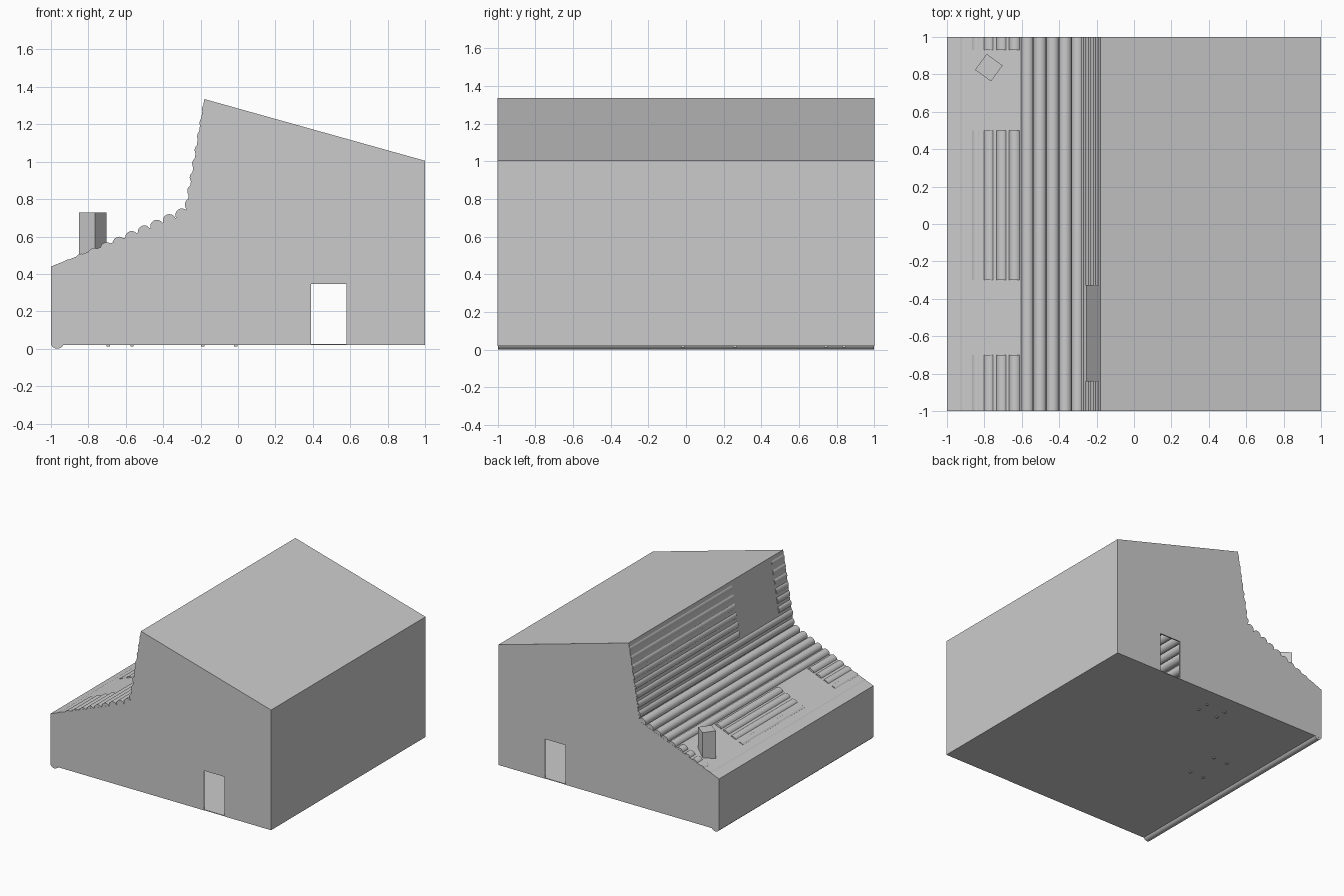
import bpy, bmesh, math
from mathutils import Matrix, Vector

if "Cube" in bpy.data.objects:
    bpy.data.objects.remove(bpy.data.objects["Cube"])

R = 0.035                                   # log radius
OUTLINE = [(-1, 0.02), (-1, 0.44), (-0.28, 0.72), (-0.18, 1.335), (1, 1.005), (1, 0.02)]
DOOR = [(0.58, 0.02), (0.58, 0.345), (0.39, 0.345), (0.39, 0.02)]


def finish(name, bm):
    bmesh.ops.recalc_face_normals(bm, faces=bm.faces[:])
    mesh = bpy.data.meshes.new(name)
    bm.to_mesh(mesh)
    bm.free()
    ob = bpy.data.objects.new(name, mesh)
    bpy.context.collection.objects.link(ob)
    return ob


def box(bm, center, size, angle=0):
    m = Matrix.Translation(center) @ Matrix.Rotation(angle, 4, 'Z') @ Matrix.Diagonal((*size, 1))
    bmesh.ops.create_cube(bm, size=1, matrix=m)


def end_wall(name, y, depth):
    bm = bmesh.new()
    face = bm.faces.new([bm.verts.new((x, y, z)) for x, z in OUTLINE + DOOR])
    ext = bmesh.ops.extrude_face_region(bm, geom=[face], use_keep_orig=True)
    verts = [v for v in ext['geom'] if isinstance(v, bmesh.types.BMVert)]
    bmesh.ops.translate(bm, verts=verts, vec=(0, depth, 0))
    finish(name, bm)


def logs(name, rows):
    """rows: list of (x, z, [(y0, y1), ...])"""
    bm = bmesh.new()
    for x, z, spans in rows:
        for y0, y1 in spans:
            m = Matrix.Translation((x, (y0 + y1) / 2, z)) @ Matrix.Rotation(math.pi / 2, 4, 'X')
            bmesh.ops.create_cone(bm, cap_ends=True, segments=20, radius1=R, radius2=R,
                                  depth=y1 - y0, matrix=m)
    ob = finish(name, bm)
    bpy.ops.object.select_all(action='DESELECT')
    ob.select_set(True)
    bpy.context.view_layer.objects.active = ob
    bpy.ops.object.shade_smooth_by_angle(angle=math.radians(40))


# End walls with matching doorways
end_wall("front_wall", -1, 0.01)
end_wall("back_wall", 1, -0.01)

# Thin shell: floor, left wall, low roof, clerestory wall, main roof, right wall
bm = bmesh.new()
a = [bm.verts.new((x, -0.998, z)) for x, z in OUTLINE]
b = [bm.verts.new((x, 0.998, z)) for x, z in OUTLINE]
for i in range(len(OUTLINE)):
    j = (i + 1) % len(OUTLINE)
    bm.faces.new((a[i], a[j], b[j], b[i]))
shell = finish("house_shell", bm)
mod = shell.modifiers.new("thickness", 'SOLIDIFY')
mod.thickness = 0.008
mod.offset = -1

E = 0.999
FULL = [(-E, E)]

# Low roof logs, split around two skylights
roof = []
for k in range(10):
    x = -0.30 - 0.067 * k
    gap = k in (5, 6, 7, 8)
    roof.append((x, 0.715 - 0.0302 * k, [(-E, -0.7), (-0.3, 0.5), (0.93, E)] if gap else FULL))
logs("low_roof_logs", roof)

# Clerestory logs, split around a long window
upper = []
for k in range(8):
    z = 0.77 + 0.073 * k
    upper.append((-0.237 + 0.18 * (z - 0.84), z, [(-E, -0.84), (-0.33, E)] if k > 1 else FULL))
logs("clerestory_logs", upper)

# Left wall logs, almost flush with the wall face
logs("left_wall_logs", [(-0.966, R + 0.066 * k, FULL) for k in range(6)])

# Chimney
bm = bmesh.new()
box(bm, (-0.776, 0.836, 0.56), (0.105, 0.105, 0.335), math.radians(54))
finish("chimney", bm)

# Interior table and stool whose feet poke through the floor
for name, cx, cy, w, d, h in (("table", -0.63, 0.12, 0.15, 0.3, 0.16),
                              ("stool", -0.1, 0.79, 0.2, 0.12, 0.1)):
    bm = bmesh.new()
    box(bm, (cx, cy, h), (w, d, 0.015))
    for sx in (-1, 1):
        for sy in (-1, 1):
            box(bm, (cx + sx * (w / 2 - 0.012), cy + sy * (d / 2 - 0.012), h / 2 + 0.006),
                (0.018, 0.018, h - 0.012))
    finish(name, bm)
